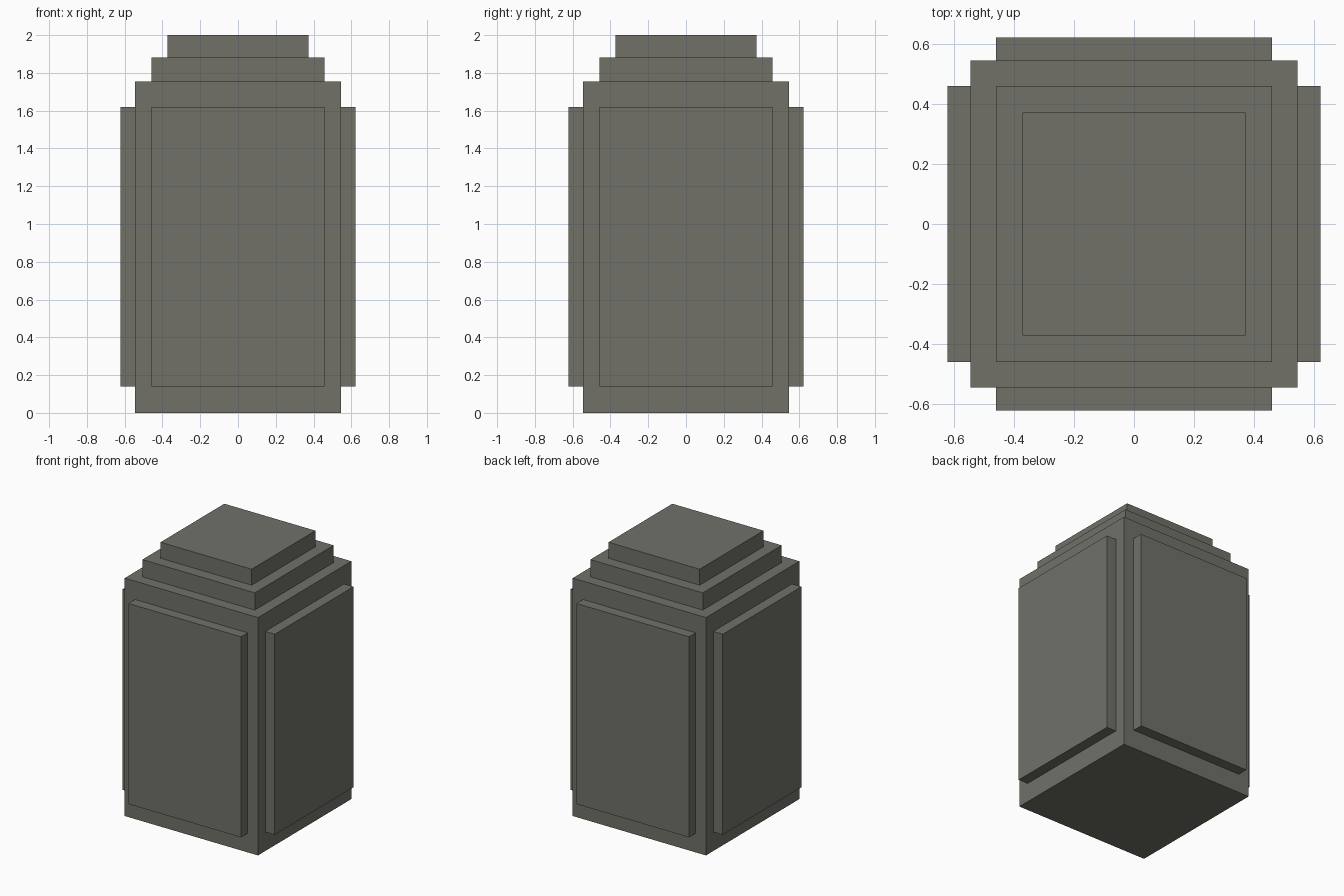
import bpy
import bmesh
from math import pi
from mathutils import Matrix, Vector

if "Cube" in bpy.data.objects:
    bpy.data.objects.remove(bpy.data.objects["Cube"])

# One flat warm-grey stone colour
stone = bpy.data.materials.new("warm grey stone")
stone.diffuse_color = (0.165, 0.165, 0.141, 1.0)
stone.use_nodes = True
stone.node_tree.nodes["Principled BSDF"].inputs["Base Color"].default_value = stone.diffuse_color


def box(name, lo, hi, angle=0.0):
    """Box between two corners, turned about the vertical axis."""
    lo, hi = Vector(lo), Vector(hi)
    bm = bmesh.new()
    bmesh.ops.create_cube(bm, size=1.0)
    bm.transform(Matrix.Rotation(angle, 4, 'Z')
                 @ Matrix.Translation((lo + hi) / 2)
                 @ Matrix.Diagonal((*(hi - lo), 1.0)))
    mesh = bpy.data.meshes.new(name)
    bm.to_mesh(mesh)
    bm.free()
    mesh.materials.append(stone)
    obj = bpy.data.objects.new(name, mesh)
    bpy.context.collection.objects.link(obj)
    return obj


# Main block and the two stepped tiers on top: half width, bottom, top
tiers = (
    ("main_block", 0.544, 0.0, 1.755),
    ("lower_cap_step", 0.459, 1.755, 1.882),
    ("upper_cap_step", 0.372, 1.882, 2.0),
)
for name, half, bottom, top in tiers:
    box(name, (-half, -half, bottom), (half, half, top))

# Raised panel on each of the four sides
for i, side in enumerate(("front", "right", "back", "left")):
    box(side + "_panel", (-0.459, -0.621, 0.14), (0.459, -0.544, 1.62), i * pi / 2)
